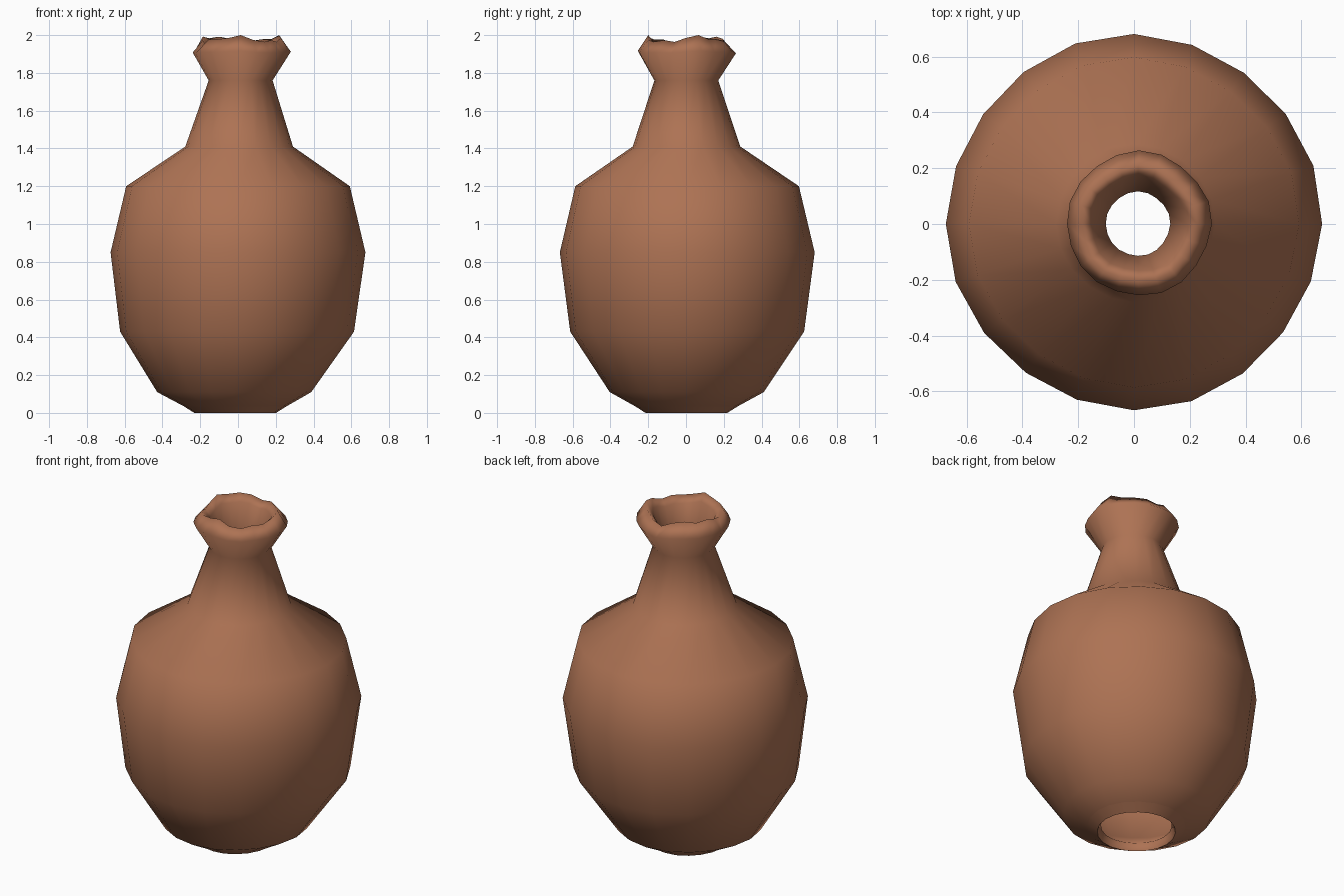
import bpy
import bmesh
import math

SIDES = 20

cube = bpy.data.objects.get("Cube")
if cube:
    bpy.data.objects.remove(cube)

# Fired clay, used inside and out
clay = bpy.data.materials.new("terracotta clay")
clay.use_nodes = True
colour = (0.42, 0.17, 0.088, 1)
clay.diffuse_color = colour
bsdf = next(n for n in clay.node_tree.nodes if n.type == "BSDF_PRINCIPLED")
bsdf.inputs["Base Color"].default_value = colour
bsdf.inputs["Roughness"].default_value = 0.8

# Closed wall profile: radius, height, sideways drift of the ring, rim unevenness
profile = [
    (0.215, 0.0, -0.015, 0), (0.27, 0.035, -0.015, 0),          # foot
    (0.405, 0.11, -0.02, 0), (0.615, 0.43, -0.005, 0),          # lower belly
    (0.67, 0.85, 0, 0), (0.588, 1.2, 0, 0),                     # upper belly
    (0.283, 1.41, 0.006, 0), (0.168, 1.76, 0.014, 0),           # shoulder, neck
    (0.258, 1.91, 0.018, 0.3), (0.205, 1.978, 0.015, 1),        # lip
    (0.17, 1.94, 0.015, 0.8), (0.115, 1.76, 0.014, 0.2),        # inside of mouth
    (0.225, 1.38, 0.006, 0), (0.53, 1.17, 0, 0),                # inside of shoulder
    (0.61, 0.85, 0, 0), (0.555, 0.46, -0.005, 0),               # inside of belly
    (0.35, 0.16, -0.015, 0), (0.195, 0.04, -0.015, 0),          # inside of base
]


def ring(bm, radius, height, drift, uneven):
    """One slightly hand-shaped ring of the jar."""
    verts = []
    for i in range(SIDES):
        a = math.tau * i / SIDES
        lump = 1 + 0.01 * math.sin(a) * (1 - uneven) + 0.008 * math.sin(4 * a + 1)
        lump += 0.04 * uneven * math.sin(5 * a + 0.6)
        wave = 0.6 * math.sin(3 * a + 0.5) + 0.4 * math.sin(7 * a)
        r = radius * lump
        verts.append(bm.verts.new((r * math.cos(a) + drift,
                                   r * math.sin(a),
                                   min(2, height + 0.024 * uneven * wave))))
    return verts


# Jar with an open mouth and an open base
bm = bmesh.new()
rings = [ring(bm, *point) for point in profile]
for k, lower in enumerate(rings):
    upper = rings[(k + 1) % len(rings)]
    for i in range(SIDES):
        j = (i + 1) % SIDES
        bm.faces.new((lower[i], lower[j], upper[j], upper[i]))
bmesh.ops.recalc_face_normals(bm, faces=bm.faces)
for face in bm.faces:
    face.smooth = True

# Crisp edge above the foot
for i in range(SIDES):
    for level in (0, 1):
        bm.edges.get((rings[level][i], rings[level][(i + 1) % SIDES])).smooth = False

mesh = bpy.data.meshes.new("jar")
bm.to_mesh(mesh)
bm.free()
mesh.materials.append(clay)
jar = bpy.data.objects.new("jar", mesh)
bpy.context.collection.objects.link(jar)
